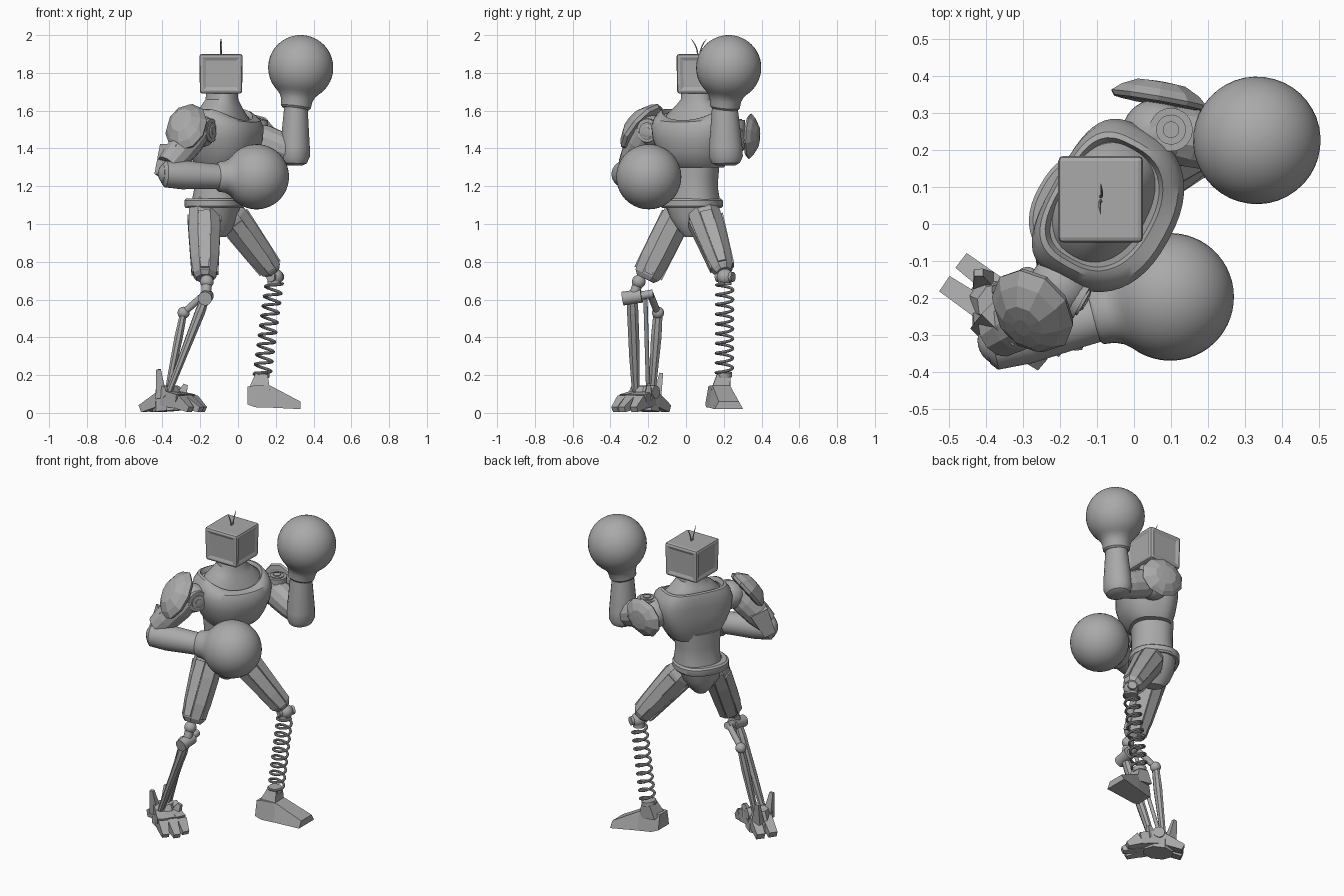
import bpy, bmesh, math
from mathutils import Vector as V

old = bpy.data.objects.get("Cube")
if old:
    bpy.data.objects.remove(old, do_unlink=True)

grey = bpy.data.materials.new("plain_grey")
grey.use_nodes = True
COL = (0.4, 0.4, 0.4, 1)
grey.diffuse_color = COL
grey.node_tree.nodes["Principled BSDF"].inputs["Base Color"].default_value = COL
smooth_parts = []


def finish(name, bm, smooth):
    bmesh.ops.recalc_face_normals(bm, faces=bm.faces[:])
    me = bpy.data.meshes.new(name)
    bm.to_mesh(me)
    bm.free()
    me.materials.append(grey)
    ob = bpy.data.objects.new(name, me)
    bpy.context.collection.objects.link(ob)
    if smooth:
        smooth_parts.append(ob)


def skin(name, rings, smooth=True):
    """Bridge a stack of point rings and cap both ends."""
    bm = bmesh.new()
    loops = [[bm.verts.new(p) for p in r] for r in rings]
    n = len(loops[0])
    for a, b in zip(loops, loops[1:]):
        for k in range(n):
            j = (k + 1) % n
            bm.faces.new((a[k], a[j], b[j], b[k]))
    bm.faces.new(loops[0][::-1])
    bm.faces.new(loops[-1])
    finish(name, bm, smooth)


def frame(axis, hint):
    z = axis.normalized()
    x = (hint - z * hint.dot(z)).normalized()
    return x, z.cross(x), z


def limb(name, p, q, secs, n=24, hint=(1, 0, 0), smooth=True):
    """Loft from p to q; each section is (fraction, x radius, y radius)."""
    p, q = V(p), V(q)
    x, y, _ = frame(q - p, V(hint))
    f = 1 / math.cos(math.pi / n)
    angs = [(k + .5) / n * math.tau for k in range(n)]
    skin(name, [[p.lerp(q, t) + x * rx * f * math.cos(a) + y * ry * f * math.sin(a) for a in angs]
                for t, rx, ry in secs], smooth)


def bar(name, p, q, w, d, w2=None, d2=None, hint=(1, 0, 0)):
    limb(name, p, q, [(0, w, d), (1, w2 or w, d2 or d)], 4, hint, False)


def rod(name, p, q, r, n=20):
    limb(name, p, q, [(0, r, r), (1, r, r)], n, (.3, .5, .1))


def tube(name, pts, radii, hint, n=8):
    rings = []
    for i, p in enumerate(pts):
        t = pts[min(i + 1, len(pts) - 1)] - pts[max(i - 1, 0)]
        x, y, _ = frame(t, V(hint))
        rings.append([p + (x * math.cos(k / n * math.tau) + y * math.sin(k / n * math.tau)) * radii[i]
                      for k in range(n)])
    skin(name, rings)


def ball(name, c, r):
    bm = bmesh.new()
    bmesh.ops.create_uvsphere(bm, u_segments=32, v_segments=20, radius=r)
    bmesh.ops.translate(bm, verts=bm.verts[:], vec=V(c))
    finish(name, bm, True)


FACING, SIDE = V((.87, -.48, 0)), V((.48, .87, 0))


def body(name, cx, cy, secs, n=48, back_power=.85):
    """Torso rings: (z, half width, front depth, back depth, front dip)."""
    rings = []
    for z, w, f, b, dip in secs:
        ring = []
        for k in range(n):
            a = k / n * math.tau
            power = .85 if math.cos(a) > 0 else back_power
            c, s = [math.copysign(abs(v) ** power, v) for v in (math.cos(a), math.sin(a))]
            d = f if c > 0 else b
            drop = dip * max(0, c) ** 2
            ring.append(V((cx, cy, z - drop)) + FACING * c * d + SIDE * s * w)
        rings.append(ring)
    skin(name, rings)


# Torso
body("chest", -.08, .05, [
    (1.30, .145, .12, .115, 0), (1.325, .165, .15, .125, 0), (1.38, .195, .18, .14, 0),
    (1.45, .225, .198, .15, 0), (1.52, .235, .198, .15, .01), (1.57, .22, .182, .15, .03),
    (1.605, .195, .158, .14, .06), (1.61, .18, .142, .128, .06), (1.585, .17, .132, .115, .06)], 48, .62)
body("neck", -.085, .06, [
    (1.54, .18, .14, .125, .05), (1.59, .165, .125, .115, .05), (1.63, .115, .10, .1, .02),
    (1.66, .085, .083, .083, 0), (1.72, .08, .08, .08, 0)])
body("waist", -.11, .04, [
    (1.34, .14, .13, .12, 0), (1.24, .13, .125, .115, 0), (1.18, .13, .125, .115, 0),
    (1.11, .14, .13, .13, 0)])
body("belt", -.125, .03, [
    (1.085, .155, .14, .145, 0), (1.095, .163, .148, .15, 0), (1.125, .163, .148, .15, 0),
    (1.135, .15, .14, .14, 0)])
body("pelvis", -.115, .035, [
    (1.10, .145, .12, .135, 0), (1.03, .12, .105, .125, 0), (.97, .07, .085, .10, 0),
    (.93, .035, .05, .06, 0)], 16)

# Head: bevelled box with shallow framed panels on its four sides
bm = bmesh.new()
bmesh.ops.create_cube(bm, size=1)
for v in bm.verts:
    top = 1 if v.co.z > 0 else .97
    v.co = V((-.09 + v.co.x * .23 * top, .067 + v.co.y * .235 * top, 1.795 + v.co.z * .21))
bmesh.ops.bevel(bm, geom=bm.edges[:], offset=.014, segments=2, affect='EDGES', profile=.5)
sides = [f for f in bm.faces if f.calc_area() > .02 and abs(f.normal.z) < .5]
bmesh.ops.inset_individual(bm, faces=sides, thickness=.006, depth=0)
bmesh.ops.inset_individual(bm, faces=sides, thickness=.022, depth=-.007)
finish("head", bm, False)
for s in (1, -1):
    pts = [V((-.09 + .012 * s * t * (1 - t), .068 + s * (.006 + .035 * t * t), 1.895 + .085 * t))
           for t in (0, .25, .5, .75, 1)]
    tube("antenna", pts, [.005, .004, .0035, .003, .001], (1, 0, 0), 6)


# Boxing gloves: cuff that runs into a ball
def glove(name, wrist, centre):
    wrist, centre = V(wrist), V(centre)
    L, R = (centre - wrist).length, .172
    prof = [(0, .07), (.01, .079), (L - .175, .083), (L - .15, .094)]
    for i in range(22):
        a = math.radians(40 + i * 140 / 21)
        prof.append((L - R * math.cos(a), max(R * math.sin(a), .001)))
    limb(name, wrist, centre, [(d / L, r, r) for d, r in prof], 40, (.2, .3, 1))


glove("right_glove", (-.11, -.25, 1.25), (.098, -.197, 1.25))
glove("left_glove", (.305, .205, 1.61), (.332, .226, 1.828))

# Right arm
ball("right_shoulder_ball", (-.2, -.17, 1.49), .085)
C = V((-.17, -.19, 1.495))
for r, d in ((.062, .035), (.042, .042), (.022, .048)):
    rod("right_shoulder_disc", C - FACING * .05, C + FACING * d, r)
limb("right_upper_arm", (-.21, -.2, 1.5), (-.375, -.3, 1.3),
     [(0, .07, .07), (.3, .08, .08), (.7, .075, .075), (.95, .065, .065)], 12, (0, 0, 1), False)
bar("right_elbow_guard", (-.335, -.25, 1.40), (-.385, -.295, 1.25), .055, .06, .035, .05, (1, 1, 0))
ball("right_elbow", (-.355, -.315, 1.265), .068)
limb("right_forearm", (-.40, -.33, 1.265), (-.09, -.25, 1.25),
     [(0, .05, .05), (.05, .07, .07), (.35, .076, .076), (.8, .068, .068), (1, .066, .066)], 24, (0, 0, 1))

# Left arm
ball("left_shoulder_ball", (.06, .245, 1.46), .092)
for r, z in ((.058, 1.55), (.04, 1.556), (.022, 1.562)):
    rod("left_shoulder_disc", (.1, .255, 1.42), (.1, .255, z), r)
limb("left_upper_arm", (.06, .25, 1.47), (.29, .21, 1.38),
     [(0, .07, .07), (.35, .085, .08), (.7, .08, .078), (1, .07, .07)], 12, (0, 0, 1), False)
limb("left_forearm", (.3, .212, 1.31), (.307, .205, 1.64),
     [(0, .04, .05), (.04, .064, .074), (.14, .079, .09), (.3, .078, .088), (.7, .068, .075), (1, .06, .066)], 24)


# Shoulder pads: faceted shells over a flat rim
def pad(name, c, normal, rx, ry, depth, hint):
    c, nrm = V(c), V(normal).normalized()
    limb(name, c, c + nrm * depth, [(0, rx * .75, ry * .75), (.05, rx * .93, ry * .93), (.25, rx, ry),
                                    (.6, rx * .82, ry * .82), (.95, rx * .5, ry * .5), (1, rx * .2, ry * .2)],
         10, hint, False)


pad("right_shoulder_pad", (-.265, -.22, 1.50), (-.42, -.68, .6), .148, .115, .09, (0, .66, .75))
pad("left_shoulder_pad", (.065, .325, 1.465), (.17, .98, -.05), .13, .115, .06, (1, 0, 0))


# Thighs: faceted shells carrying raised long plates
def thigh(side, p, q, secs, hint):
    limb(side + "_thigh", p, q, secs, 8, hint, False)
    p, q = V(p), V(q)
    x, y, _ = frame(q - p, V(hint))
    a, b = p.lerp(q, .2), p.lerp(q, .93)
    for sx, sy in ((1, 0), (-1, 0), (0, 1), (0, -1)):
        push = x * sx + y * sy
        ra, rb = (secs[1][1], secs[-2][1]) if sx else (secs[1][2], secs[-2][2])
        wide, thin = .032, .014
        bar(side + "_thigh_plate", a + push * (ra - .005), b + push * (rb - .003),
            thin if sx else wide, wide if sx else thin,
            thin if sx else wide * .7, wide * .7 if sx else thin, hint)


thigh("right", (-.18, -.01, 1.12), (-.175, -.215, .71),
      [(0, .06, .055), (.12, .08, .075), (.4, .083, .08), (.75, .074, .078), (.95, .06, .07), (1, .045, .05)], (1, 0, 0))
thigh("left", (-.07, .08, 1.09), (.185, .2, .745),
      [(0, .06, .07), (.15, .08, .085), (.4, .078, .08), (.75, .068, .068), (.95, .057, .054), (1, .04, .04)], (1, 0, .7))

# Left lower leg: knee joint, coil spring and wedge foot
ball("left_knee", (.197, .207, .72), .043)
rod("left_knee_pin", (.172, .165, .72), (.222, .25, .72), .026)
top, low = V((.192, .205, .69)), V((.128, .203, .2))
x, y, z = frame(low - top, V((1, 0, 0)))
turns, per = 9.5, 20
N = int(turns * per)
coil = [top.lerp(low, i / N) + (x * math.cos(i / per * math.tau) + y * math.sin(i / per * math.tau)) * .044
        for i in range(N + 1)]
tube("spring", coil, [.0078] * (N + 1), z, 8)
rod("spring_top_cap", top + V((0, 0, .015)), top - V((0, 0, .012)), .036)
rod("spring_seat", (.128, .203, .215), (.125, .203, .19), .04)
bar("left_ankle", (.125, .2, .2), (.115, .185, .12), .032, .036, .055, .05)
foot = [(0, .055, .045, .14), (.04, .06, .03, .145), (.12, .066, .028, .145), (.28, .076, .02, .06)]
skin("left_foot", [[V((.05 + d, .157 + d * .25 + s * w * k, h)) for s, h, k in
                    ((-1, lo, 1), (1, lo, 1), (1, hi, .7), (-1, hi, .7))] for d, w, lo, hi in foot], False)

# Right lower leg: knee joint and linked struts
ball("right_knee", (-.165, -.25, .695), .036)
rod("right_knee_link", (-.165, -.25, .7), (-.17, -.28, .61), .026)
rod("right_knee_roller", (-.175, -.335, .605), (-.165, -.235, .62), .036)
rod("right_knee_pin", (-.17, -.24, .62), (-.17, -.175, .632), .022)
limb("front_strut", (-.17, -.285, .61), (-.37, -.265, .1),
     [(0, .02, .026), (.15, .026, .03), (.6, .02, .028), (1, .016, .02)], 8, (1, 0, 0), False)
rod("rear_link", (-.175, -.19, .63), (-.288, -.15, .53), .018)
ball("rear_pivot", (-.288, -.148, .53), .032)
limb("rear_strut", (-.288, -.148, .53), (-.375, -.18, .1),
     [(0, .018, .024), (.3, .022, .028), (1, .015, .018)], 8, (1, 0, 0), False)
rod("middle_strut", (-.19, -.215, .61), (-.375, -.2, .1), .011)


# Right foot: hub, claws, heel and upright fins, laid out along the foot's own direction
def at(u, v, h):
    return V((-.35 + .81 * u + .58 * v, -.23 - .58 * u + .81 * v, h))


rod("ankle_axle", at(-.02, -.075, .11), at(-.02, .075, .11), .034)
limb("right_foot_hub", at(-.02, 0, .01), at(-.03, 0, .14),
     [(0, .085, .07), (.5, .08, .065), (1, .045, .05)], 8, (.81, -.58, 0), False)
for v, tip in ((-.062, .165), (0, .19), (.062, .165)):
    mid = at(.09, v * .9, .06)
    bar("claw_base", at(-.02, v * .6, .08), mid, .042, .032, .038, .03, (0, 0, 1))
    bar("claw_tip", mid, at(tip, v, .018), .038, .03, .015, .02, (0, 0, 1))
for v in (-.035, .035):
    bar("heel_claw", at(-.04, v, .075), at(-.165, v * 1.1, .022), .038, .03, .02, .025, (0, 0, 1))
for a, b in ((at(-.03, -.055, .08), at(-.03, -.08, .23)), (at(-.09, .03, .08), at(-.115, .04, .21)),
             (at(.02, .05, .08), at(.04, .07, .15))):
    bar("foot_fin", a, b, .03, .022, .012, .01)

# Smooth shading with sharp edges kept
bpy.ops.object.select_all(action='DESELECT')
for ob in smooth_parts:
    ob.select_set(True)
bpy.context.view_layer.objects.active = smooth_parts[0]
bpy.ops.object.shade_smooth_by_angle(angle=math.radians(35))
